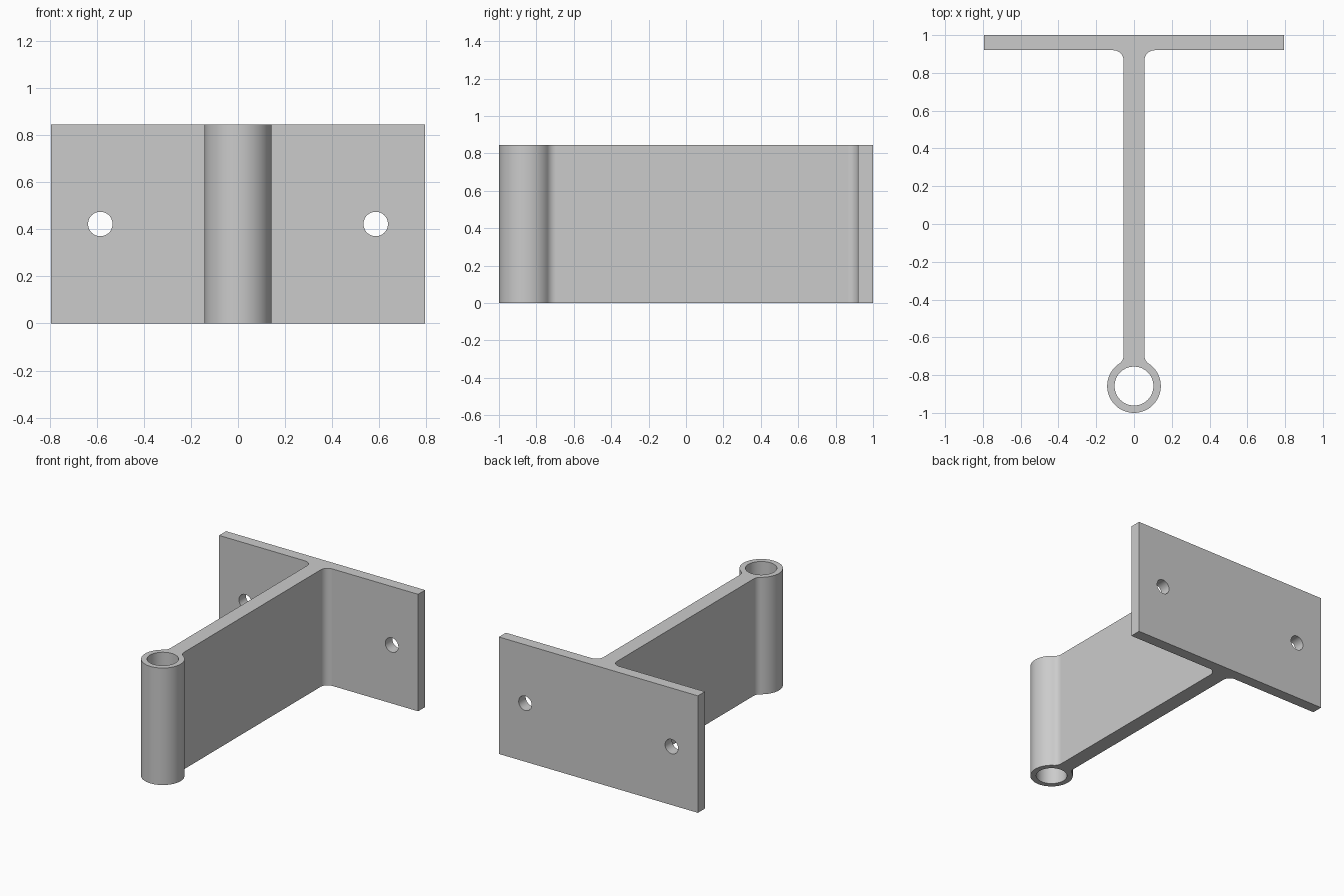
import bpy, bmesh
from math import radians, degrees, cos, sin, atan2, sqrt

cube = bpy.data.objects.get("Cube")
if cube:
    bpy.data.objects.remove(cube, do_unlink=True)

HEIGHT = 0.845
PLATE_X, PLATE_Y = 0.795, 0.92
WEB = 0.055                      # half thickness of the web
TUBE_Y, TUBE_R, BORE_R = -0.858, 0.142, 0.103
FILLET = 0.055
HOLE_X, HOLE_R = 0.585, 0.052


def arc(cx, cy, r, start, end, n):
    angles = [radians(start + (end - start) * i / n) for i in range(n + 1)]
    return [(cx + r * cos(a), cy + r * sin(a)) for a in angles]


def cutter(name, location, radius, depth, rotation=(0, 0, 0)):
    bpy.ops.mesh.primitive_cylinder_add(vertices=64, radius=radius, depth=depth,
                                        location=location, rotation=rotation)
    ob = bpy.context.object
    ob.name = name
    ob.hide_render = True
    return ob


# Half outline: plate end, plate fillet, neck fillet, tube
neck_x = WEB + FILLET
neck_dy = sqrt((TUBE_R + FILLET) ** 2 - neck_x ** 2)
lean = degrees(atan2(neck_dy, neck_x))
half = [(PLATE_X, 1), (PLATE_X, PLATE_Y)]
half += arc(neck_x, PLATE_Y - FILLET, FILLET, 90, 180, 12)
half += arc(neck_x, TUBE_Y + neck_dy, FILLET, 180, 180 + lean, 10)
half += arc(0, TUBE_Y, TUBE_R, lean, -90, 32)[1:]
outline = half + [(-x, y) for x, y in reversed(half[:-1])]

# Extruded bracket body
bm = bmesh.new()
face = bm.faces.new([bm.verts.new((x, y, 0)) for x, y in outline])
top = bmesh.ops.extrude_face_region(bm, geom=[face])["geom"]
bmesh.ops.translate(bm, vec=(0, 0, HEIGHT),
                    verts=[v for v in top if isinstance(v, bmesh.types.BMVert)])
bmesh.ops.recalc_face_normals(bm, faces=bm.faces)
mesh = bpy.data.meshes.new("hinge_bracket")
bm.to_mesh(mesh)
bm.free()
bracket = bpy.data.objects.new("hinge_bracket", mesh)
bpy.context.collection.objects.link(bracket)

grey = bpy.data.materials.new("plain grey")
grey.use_nodes = True
grey.diffuse_color = (0.6, 0.6, 0.6, 1)
grey.node_tree.nodes["Principled BSDF"].inputs["Base Color"].default_value = (0.6, 0.6, 0.6, 1)
mesh.materials.append(grey)

# Tube bore and the two screw holes
cutters = [cutter("bore_cutter", (0, TUBE_Y, HEIGHT / 2), BORE_R, 2)]
for side, name in ((1, "left"), (-1, "right")):
    cutters.append(cutter(name + "_hole_cutter", (side * HOLE_X, 0.96, HEIGHT / 2),
                          HOLE_R, 0.4, (radians(90), 0, 0)))

bpy.ops.object.select_all(action='DESELECT')
bracket.select_set(True)
bpy.context.view_layer.objects.active = bracket
for ob in cutters:
    mod = bracket.modifiers.new(ob.name, 'BOOLEAN')
    mod.operation = 'DIFFERENCE'
    mod.solver = 'EXACT'
    mod.object = ob
    bpy.ops.object.modifier_apply(modifier=mod.name)
for ob in cutters:
    bpy.data.objects.remove(ob, do_unlink=True)

# Smooth curves, flat faces kept flat
bpy.ops.object.shade_smooth_by_angle(angle=radians(30))
weighted = bracket.modifiers.new("flat_faces", 'WEIGHTED_NORMAL')
weighted.keep_sharp = True
